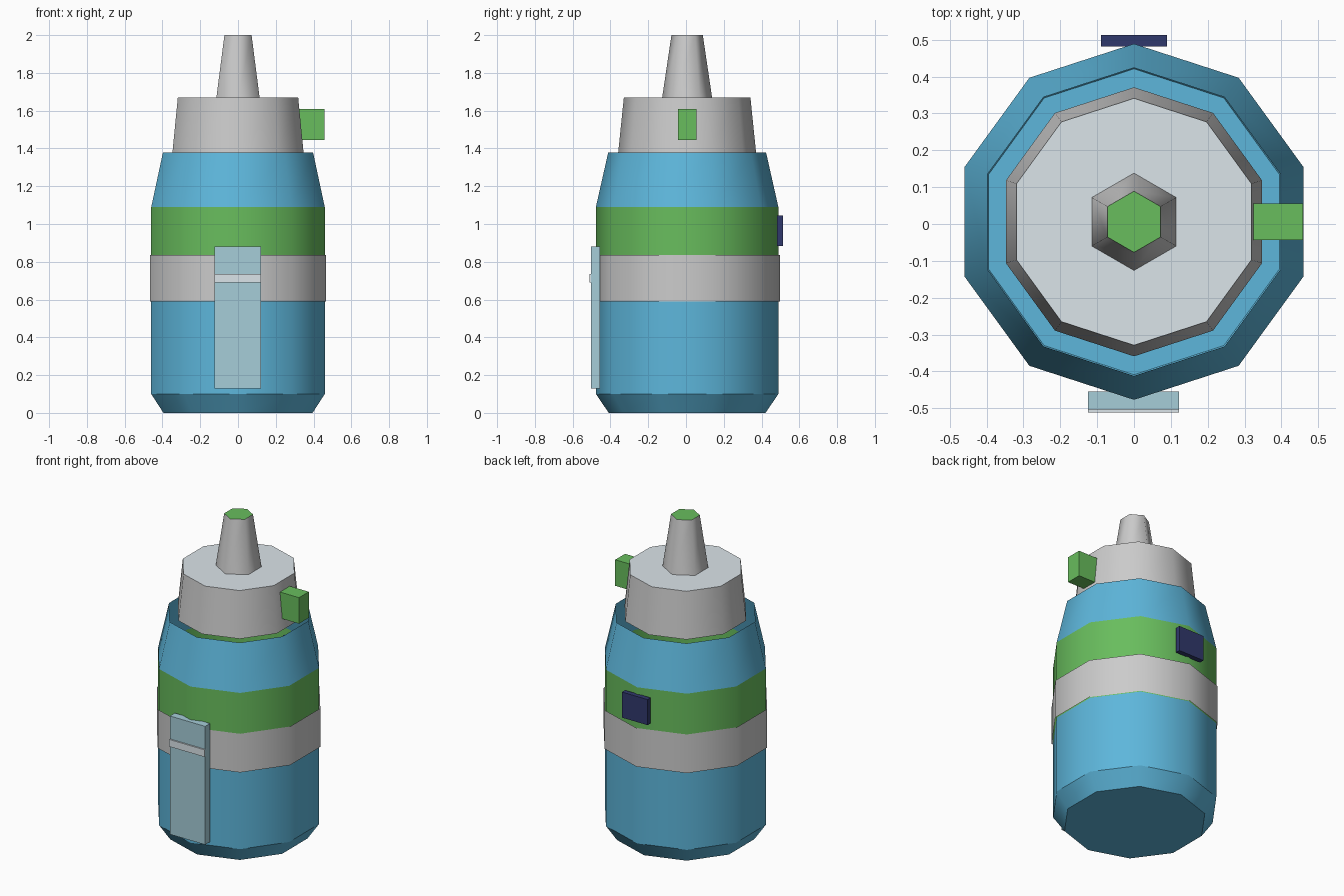
import bpy, bmesh
from math import cos, sin, pi

if "Cube" in bpy.data.objects:
    bpy.data.objects.remove(bpy.data.objects["Cube"])

CY = 0.006  # y of the bottle axis


def colour(name, r, g, b):
    m = bpy.data.materials.new(name)
    m.diffuse_color = (r, g, b, 1)
    m.use_nodes = True
    m.node_tree.nodes["Principled BSDF"].inputs["Base Color"].default_value = m.diffuse_color
    return m


BLUE = colour("blue", 0.11, 0.47, 0.71)
GREEN = colour("green", 0.14, 0.51, 0.11)
PALE = colour("pale_blue", 0.38, 0.61, 0.69)
NAVY = colour("navy", 0.03, 0.04, 0.15)
SILVER = colour("silver", 0.71, 0.78, 0.82)
GREY = colour("grey", 0.8, 0.8, 0.8)


def finish(name, bm, *mats):
    me = bpy.data.meshes.new(name)
    bm.to_mesh(me)
    bm.free()
    for m in mats:
        me.materials.append(m)
    ob = bpy.data.objects.new(name, me)
    bpy.context.collection.objects.link(ob)
    return ob


def frustum(name, z0, r0, z1, r1, mat, sides=10, bottom=None, top=None):
    """Smooth polygonal wall with a vertex on +y; flat caps only where given."""
    bm = bmesh.new()
    rings = []
    for z, r in ((z0, r0), (z1, r1)):
        angles = [pi / 2 + 2 * pi * i / sides for i in range(sides)]
        rings.append([bm.verts.new((r * cos(a), CY + r * sin(a), z)) for a in angles])
    lo, hi = rings
    for i in range(sides):
        j = (i + 1) % sides
        bm.faces.new((lo[i], lo[j], hi[j], hi[i])).smooth = True
    if bottom:
        bm.faces.new(lo[::-1]).material_index = 1
    if top:
        bm.faces.new(hi).material_index = 1
    return finish(name, bm, mat, bottom or top or mat)


def box(name, x, y, z, mat):
    bm = bmesh.new()
    bmesh.ops.create_cube(bm, size=1)
    for v in bm.verts:
        v.co = [lo + (c + 0.5) * (hi - lo) for c, (lo, hi) in zip(v.co, (x, y, z))]
    return finish(name, bm, mat)


# Bottle shell, open at the shoulder rim
frustum("base_chamfer", 0, 0.415, 0.10, 0.483, BLUE, bottom=BLUE)
frustum("lower_body", 0.10, 0.483, 0.59, 0.483, BLUE)
frustum("green_band", 0.59, 0.483, 1.09, 0.483, GREEN)
frustum("shoulder", 1.09, 0.483, 1.378, 0.418, BLUE)

# Grip ring around the middle
frustum("grip_ring", 0.59, 0.491, 0.835, 0.491, GREY)

# Cap and hexagonal nozzle
frustum("cap", 1.378, 0.365, 1.67, 0.335, GREY, top=SILVER)
frustum("nozzle", 1.67, 0.132, 2.0, 0.083, GREY, sides=6, top=GREEN)

# Side knob, back badge, front window and its strap
box("cap_knob", (0.322, 0.458), (-0.043, 0.055), (1.445, 1.61), GREEN)
box("back_badge", (-0.09, 0.09), (0.482, 0.513), (0.883, 1.045), NAVY)
box("front_window", (-0.125, 0.122), (-0.503, -0.454), (0.13, 0.88), PALE)
box("window_strap", (-0.125, 0.122), (-0.512, -0.49), (0.69, 0.735), SILVER)
